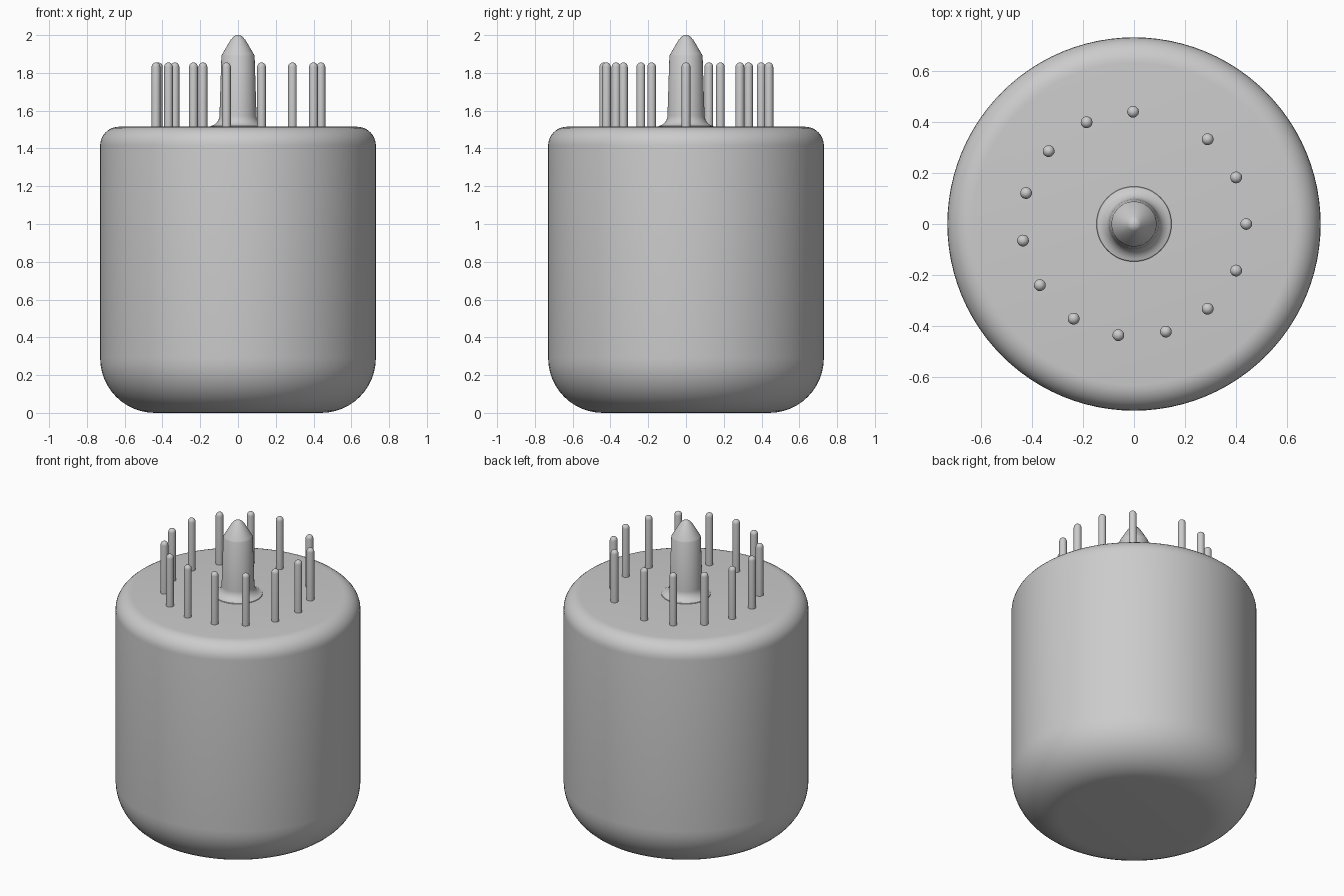
import bpy, bmesh, math
from mathutils import Matrix, Vector

cube = bpy.data.objects.get("Cube")
if cube:
    bpy.data.objects.remove(cube, do_unlink=True)

grey = bpy.data.materials.new("plain grey")
grey.use_nodes = True
grey.diffuse_color = (0.6, 0.6, 0.6, 1)
grey.node_tree.nodes["Principled BSDF"].inputs["Base Color"].default_value = (0.6, 0.6, 0.6, 1)


def arc(cx, cz, r, start, end, steps):
    """Points of a circular fillet in the radius/height plane."""
    angles = [math.radians(start + (end - start) * i / steps) for i in range(steps + 1)]
    return [(cx + r * math.cos(a), cz + r * math.sin(a)) for a in angles]


def lathe(name, profile, sides, location=(0, 0, 0)):
    """Spin a radius/height profile about the vertical axis."""
    bm = bmesh.new()
    verts = [bm.verts.new((r, 0, z)) for r, z in profile]
    edges = [bm.edges.new(pair) for pair in zip(verts, verts[1:])]
    bmesh.ops.spin(bm, geom=verts + edges, cent=(0, 0, 0), axis=(0, 0, 1),
                   angle=math.tau, steps=sides, use_merge=True)
    bmesh.ops.remove_doubles(bm, verts=bm.verts, dist=0.0001)
    bmesh.ops.recalc_face_normals(bm, faces=bm.faces)
    mesh = bpy.data.meshes.new(name)
    bm.to_mesh(mesh)
    bm.free()
    mesh.materials.append(grey)
    obj = bpy.data.objects.new(name, mesh)
    obj.location = location
    bpy.context.collection.objects.link(obj)
    bpy.ops.object.select_all(action='DESELECT')
    obj.select_set(True)
    bpy.context.view_layer.objects.active = obj
    bpy.ops.object.shade_smooth_by_angle(angle=math.radians(35))
    return obj


# Cylindrical body with a large lower and a small upper fillet
TOP = 1.515
body = [(0, 0)] + arc(0.44, 0.29, 0.29, -90, 0, 12)
body += arc(0.63, TOP - 0.1, 0.1, 0, 90, 8) + [(0, TOP)]
lathe("body", body, 96)

# Central guide post: flared foot, tapered shaft, conical rounded tip
post = [(0, TOP - 0.02), (0.147, TOP - 0.02), (0.147, TOP)]
post += arc(0.155, TOP + 0.06, 0.057, 260, 180, 7)
post += [(0.088, 1.89), (0.083, 1.9), (0.039, 1.975)]
post += arc(0, 1.963, 0.037, 30, 90, 5)
lathe("guide_post", post, 48)

# Ring of contact pins with one empty position
RING, STEP = 0.439, math.radians(24.5)
PIN_R, PIN_TOP = 0.023, 1.855
pin = [(0, TOP - 0.02), (PIN_R, TOP - 0.02)]
pin += arc(0, PIN_TOP - PIN_R, PIN_R, 0, 90, 5)
for n, i in enumerate(range(-11, 3), 1):
    a = i * STEP
    lathe(f"pin_{n}", pin, 20, (RING * math.cos(a), RING * math.sin(a), 0))
